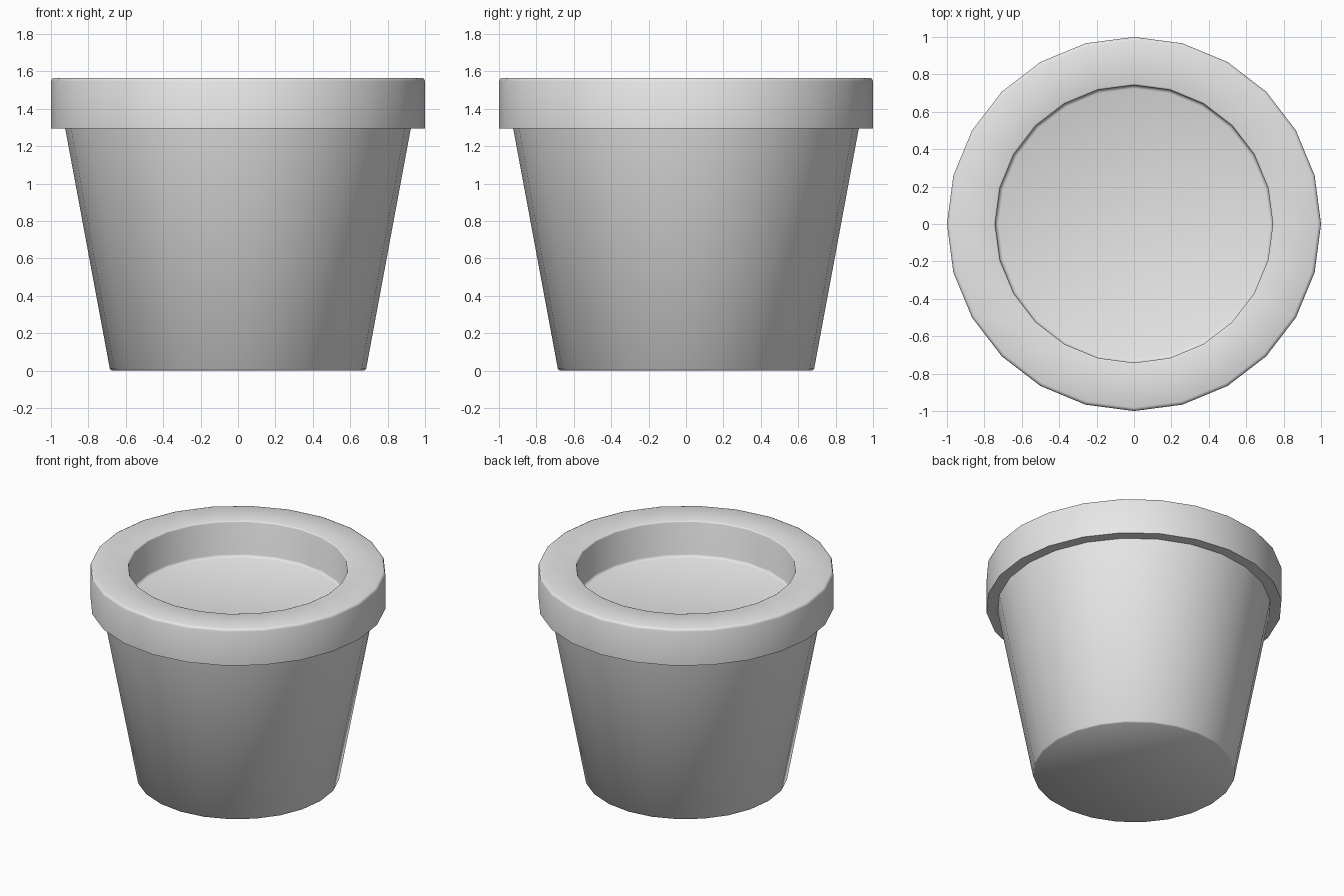
import bpy
import bmesh
from math import cos, sin, tau, radians

SIDES = 24

cube = bpy.data.objects.get("Cube")
if cube:
    bpy.data.objects.remove(cube, do_unlink=True)

# One plain grey for the whole pot
grey = bpy.data.materials.new("plain grey")
grey.use_nodes = True
colour = (0.8, 0.8, 0.8, 1)
grey.diffuse_color = colour
grey.node_tree.nodes["Principled BSDF"].inputs["Base Color"].default_value = colour


def lathe(name, profile, cap_start=False, cap_end=False):
    """Turn a (radius, height) profile, listed with the outside on its right, round z."""
    bm = bmesh.new()
    rings = [[bm.verts.new((r * cos(tau * i / SIDES), r * sin(tau * i / SIDES), z))
              for i in range(SIDES)] for r, z in profile]
    for low, high in zip(rings, rings[1:]):
        for i in range(SIDES):
            j = (i + 1) % SIDES
            bm.faces.new((low[i], low[j], high[j], high[i]))
    if cap_start:
        bm.faces.new(rings[0][::-1])
    if cap_end:
        bm.faces.new(rings[-1])
    mesh = bpy.data.meshes.new(name)
    bm.to_mesh(mesh)
    bm.free()
    mesh.materials.append(grey)
    obj = bpy.data.objects.new(name, mesh)
    bpy.context.collection.objects.link(obj)
    bpy.ops.object.select_all(action="DESELECT")
    obj.select_set(True)
    bpy.context.view_layer.objects.active = obj
    bpy.ops.object.shade_smooth_by_angle(angle=radians(50))
    return obj


def rounded(r, z, size, start):
    """Quarter-round corner points centred on (r, z), turning left from the start angle."""
    return [(r + size * cos(start + tau * k / 8), z + size * sin(start + tau * k / 8))
            for k in range(3)]


# Tapered body with a closed, slightly eased foot
lathe("pot_body", [(0.675, 0), (0.685, 0.008), (0.925, 1.3)], cap_start=True)

# Thick collar, rounded on top, with a shallow recess and flat inner floor
EASE = 0.018
TOP, FLOOR = 1.565, 1.3
collar = [(0.9, 1.295), (1, 1.295)]
collar += rounded(1 - EASE, TOP - EASE, EASE, 0)
collar += rounded(0.742 + EASE / 2, TOP - EASE / 2, EASE / 2, tau / 4)
collar += [(0.742, FLOOR + EASE), (0.737, FLOOR + EASE / 3), (0.724, FLOOR)]
lathe("collar_and_inner_floor", collar, cap_end=True)
